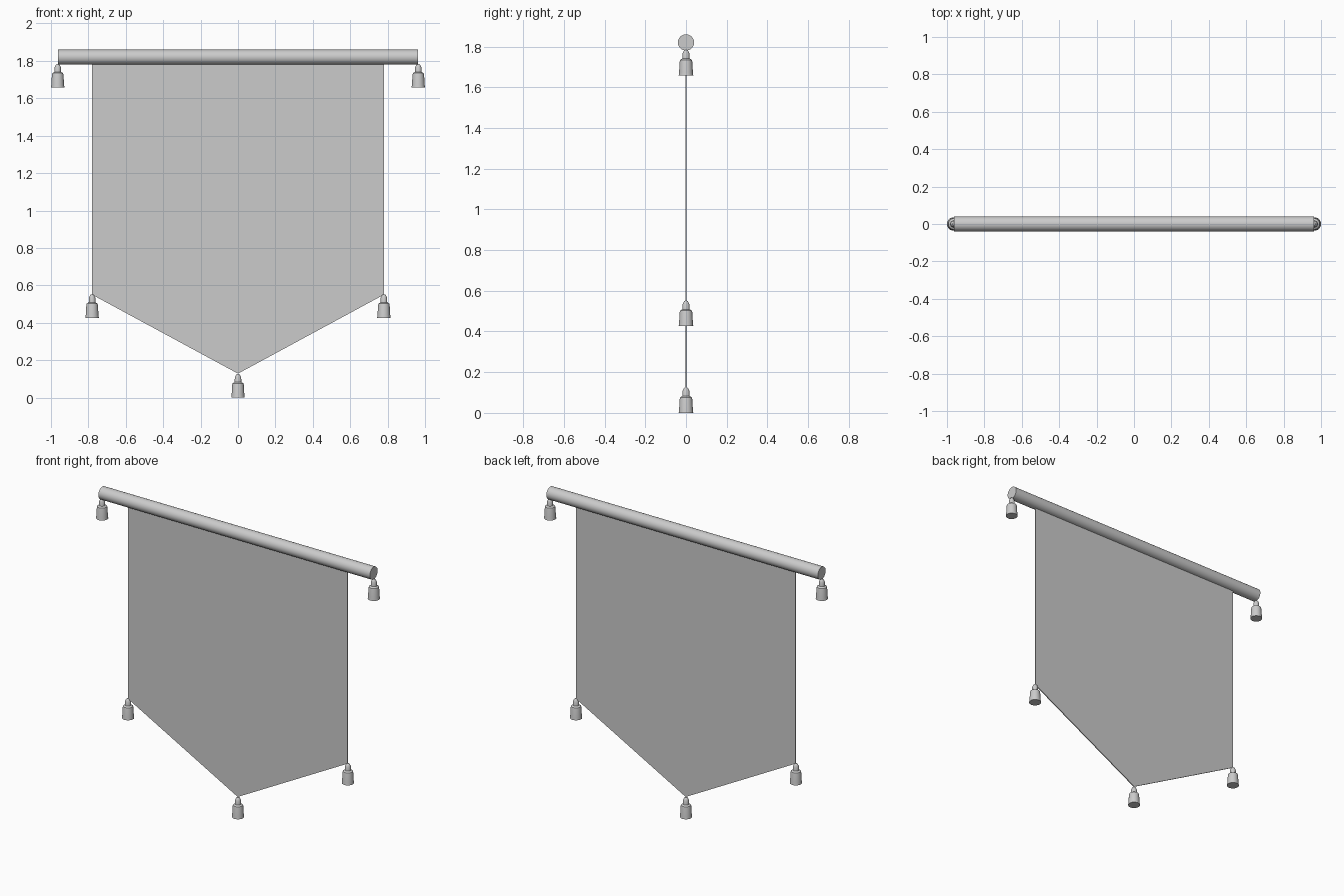
import bpy, bmesh, math

if "Cube" in bpy.data.objects:
    bpy.data.objects.remove(bpy.data.objects["Cube"])


def finish(name, bm, smooth=True):
    bmesh.ops.recalc_face_normals(bm, faces=bm.faces[:])
    mesh = bpy.data.meshes.new(name)
    bm.to_mesh(mesh)
    bm.free()
    obj = bpy.data.objects.new(name, mesh)
    bpy.context.collection.objects.link(obj)
    if smooth:
        bpy.ops.object.select_all(action='DESELECT')
        obj.select_set(True)
        bpy.context.view_layer.objects.active = obj
        bpy.ops.object.shade_smooth_by_angle(angle=math.radians(35))
    return obj


def lathe(name, profile, location, sides=24):
    """Closed solid of revolution from (radius, z) pairs."""
    bm = bmesh.new()
    rings = []
    for r, z in profile:
        rings.append([bm.verts.new((r * math.cos(2 * math.pi * i / sides),
                                    r * math.sin(2 * math.pi * i / sides), z))
                      for i in range(sides)])
    for a, b in zip(rings, rings[1:]):
        for i in range(sides):
            j = (i + 1) % sides
            bm.faces.new((a[i], a[j], b[j], b[i]))
    bm.faces.new(rings[0])
    bm.faces.new(rings[-1])
    obj = finish(name, bm)
    obj.location = location
    return obj


# Horizontal hanging rod
rod = lathe("rod", [(0.04, -0.963), (0.04, 0.963)], (0, 0, 1.82), 32)
rod.rotation_euler = (0, math.pi / 2, 0)

# Pointed cloth panel, thin slab
outline = [(-0.78, 1.81), (-0.78, 0.55), (0, 0.128), (0.78, 0.55), (0.78, 1.81)]
half = 0.003
bm = bmesh.new()
face = bm.faces.new([bm.verts.new((x, -half, z)) for x, z in outline])
new = bmesh.ops.extrude_face_region(bm, geom=[face])["geom"]
bmesh.ops.translate(bm, vec=(0, 2 * half, 0),
                    verts=[v for v in new if isinstance(v, bmesh.types.BMVert)])
finish("cloth", bm, smooth=False)

# Tassels at the rod ends, the cloth corners and the tip
tassel = [(0.036, 0), (0.034, 0.015), (0.031, 0.068), (0.029, 0.076),
          (0.018, 0.083), (0.017, 0.108), (0.010, 0.122), (0.006, 0.125)]
spots = {"tip_tassel": (0, 0)}
for side, s in (("left", -1), ("right", 1)):
    spots[side + "_corner_tassel"] = (s * 0.78, 0.426)
    spots[side + "_rod_tassel"] = (s * 0.964, 1.658)
for name, (x, z) in spots.items():
    lathe(name, tassel, (x, 0, z))
